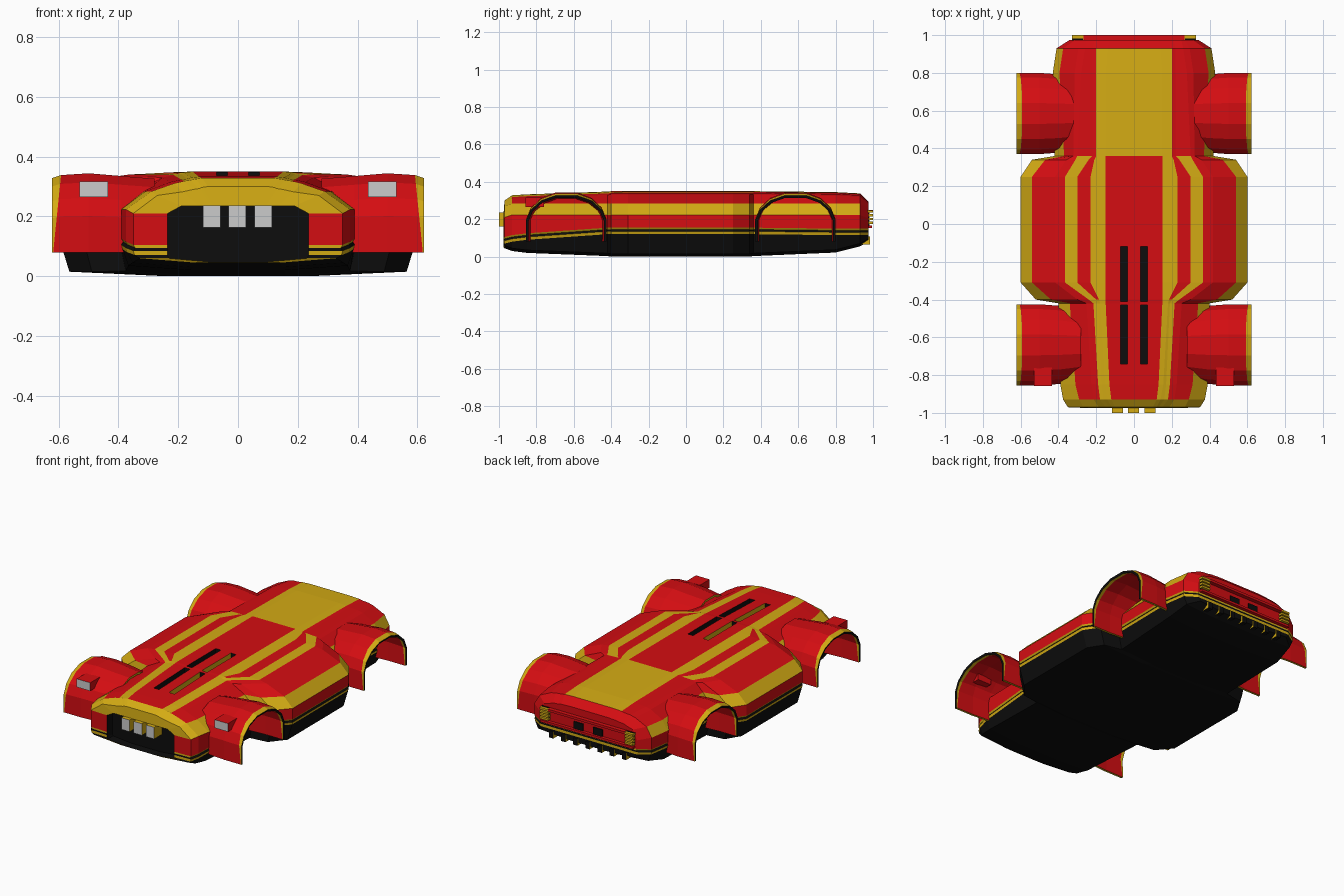
import bpy
import bmesh

if "Cube" in bpy.data.objects:
    bpy.data.objects.remove(bpy.data.objects["Cube"], do_unlink=True)


def material(name, rgb):
    m = bpy.data.materials.new(name)
    m.use_nodes = True
    m.diffuse_color = (*rgb, 1)
    m.node_tree.nodes["Principled BSDF"].inputs["Base Color"].default_value = (*rgb, 1)
    return m


RED, GOLD, BLACK, GREY = range(4)
MATERIALS = [material("red paint", (.66, .004, .006)),
             material("gold paint", (.66, .41, .007)),
             material("black trim", (.004, .004, .004)),
             material("lamp grey", (.6, .6, .6))]


def finish(name, bm):
    """Turn a bmesh into an object carrying the shared palette."""
    mesh = bpy.data.meshes.new(name)
    bm.to_mesh(mesh)
    bm.free()
    for m in MATERIALS:
        mesh.materials.append(m)
    ob = bpy.data.objects.new(name, mesh)
    bpy.context.collection.objects.link(ob)
    return ob


def box(name, xs, ys, zs, colour, rule=None):
    """Box between bounds; rule(normal) may give a face another colour."""
    bm = bmesh.new()
    bmesh.ops.create_cube(bm, size=1)
    for v in bm.verts:
        v.co = [(b[0] + b[1]) / 2 + c * abs(b[1] - b[0]) for b, c in zip((xs, ys, zs), v.co)]
    bm.normal_update()
    for f in bm.faces:
        special = rule(f.normal) if rule else None
        f.material_index = colour if special is None else special
    return finish(name, bm)


# Body stations: y, half width, four stripe edges, shoulder, top, belt, bottom
STATIONS = [
    (-.97, .35, .10, .12, .13, .15, .27, .30, .105, .045),
    (-.93, .375, .12, .14, .16, .18, .29, .328, .115, .03),
    (-.85, .39, .13, .155, .17, .19, .31, .333, .125, .02),
    (-.42, .40, .15, .18, .19, .215, .34, .348, .155, .003),
    (-.40, .52, .15, .185, .2, .24, .44, .35, .155, 0),
    (-.31, .60, .15, .23, .3, .365, .54, .35, .155, 0),
    (.25, .60, .15, .23, .3, .365, .54, .35, .155, 0),
    (.34, .54, .15, .21, .24, .31, .47, .35, .155, 0),
    (.36, .42, .15, .2, .22, .3, .37, .35, .155, .003),
    (.80, .43, .15, .2, .22, .28, .395, .345, .15, .022),
    (.93, .41, .14, .2, .22, .26, .375, .338, .15, .055),
    (.975, .34, .13, .19, .21, .25, .31, .295, .15, .08),
]


def section(y, w, s1, s2, s3, s4, sh, top, belt, low):
    """Half cross-section from roof centre round to floor centre."""
    zs = min(.283, top - .03)
    half = [(0, top), (s1, top), (s2, top - .003), (s3, top - .007), (s4, top - .01),
            (s4 + (sh - s4) * .3, top - .018), (sh, zs), (w, zs - .06), (w, belt),
            (w - .006, belt - .01), (w, belt - .02), (w - .004, belt - .035),
            (w * .94, low + .015), (w * .4, low), (0, low)]
    return y, half


STRIPES = [RED, GOLD, RED, GOLD, RED, RED, GOLD, RED, GOLD, BLACK, GOLD] + [BLACK] * 3


def band_colour(y, j):
    """Colour of strip j for the band centred on y."""
    if y < -.93 and j < 7:
        return GOLD
    if y < -.41 and 1 <= j <= 3:
        return GOLD
    if y > .94 and j < 7:
        return RED
    if y > .36 and j < 5:
        return GOLD if j < 2 else RED
    return STRIPES[j]


def make_body():
    sections = [section(*s) for s in STATIONS]
    nose = sections[0][1]
    mouth = [(min(x * .7, .235), max(min(z, .235), .048)) for x, z in nose]
    sections = [(-.92, mouth), (-.975, mouth)] + sections
    bm = bmesh.new()
    rings = []
    for y, half in sections:
        full = half + [(-x, z) for x, z in half[-2:0:-1]]
        rings.append([bm.verts.new((x, y, z)) for x, z in full])
    n = len(rings[0])
    for k in range(len(rings) - 1):
        y = (sections[k][0] + sections[k + 1][0]) / 2
        for j in range(n):
            i = (j + 1) % n
            f = bm.faces.new((rings[k][j], rings[k][i], rings[k + 1][i], rings[k + 1][j]))
            strip = j if j < n // 2 else n - 1 - j
            f.material_index = BLACK if k == 0 else band_colour(y, strip)
            if k == 1 and strip >= 12:
                f.material_index = GOLD
    # Mouth floor and tail panel
    for ring, front in ((rings[0], True), (rings[-1], False)):
        for j in range(n // 2):
            corners = [ring[j], ring[j + 1], ring[(n - j - 1) % n], ring[-j % n]]
            f = bm.faces.new(list(dict.fromkeys(corners)))
            f.material_index = BLACK if front else (RED if j < 8 else STRIPES[j])
    bmesh.ops.recalc_face_normals(bm, faces=bm.faces)
    return finish("body", bm)


body = make_body()

# Bonnet vents cut into the body, inner walls gold
for side in (-1, 1):
    for y0, y1 in ((-.74, -.43), (-.41, -.12)):
        cutter = box("vent_cutter", (side * .035, side * .072), (y0, y1), (.305, .4), BLACK,
                     lambda nrm: GOLD if nrm.x * side < -.5 else None)
        cutter.hide_render = True
        mod = body.modifiers.new("vent", "BOOLEAN")
        mod.operation = "DIFFERENCE"
        mod.solver = "EXACT"
        mod.object = cutter
        bpy.context.view_layer.objects.active = body
        bpy.ops.object.modifier_apply(modifier=mod.name)
        bpy.data.objects.remove(cutter, do_unlink=True)

# Wheel arches: a thin shell with a gold rim
HALF_ARCH = [(-.215, .08), (-.215, .2), (-.19, .26), (-.135, .312), (-.055, .342)]
ARCH = HALF_ARCH + [(-u, z) for u, z in reversed(HALF_ARCH)]


def fender(name, side, yc):
    bm = bmesh.new()
    rows = []
    for u, z in ARCH:
        h = (z - .08) / .26
        columns = [(.28, .86, -.016), (.39, .96, -.007), (.5, 1, .002),
                   (.618 - .026 * h, 1, -.004), (.622, 1, -.014)]
        rows.append([bm.verts.new((side * x, yc + u * k, z + dz * h)) for x, k, dz in columns])
    for a, b in zip(rows, rows[1:]):
        for j in range(len(a) - 1):
            f = bm.faces.new((a[j], a[j + 1], b[j + 1], b[j]))
            f.material_index = GOLD if j == len(a) - 2 else RED
    bm.normal_update()
    if sum(f.normal.z for f in bm.faces) < 0:
        bmesh.ops.reverse_faces(bm, faces=bm.faces)
    ob = finish(name, bm)
    shell = ob.modifiers.new("shell", "SOLIDIFY")
    shell.thickness = .014
    shell.offset = -1
    shell.material_offset_rim = GOLD


def lamp_face(nrm):
    return GREY if nrm.y < -.5 else None


for side, label in ((1, "left"), (-1, "right")):
    fender(f"front_{label}_fender", side, -.64)
    fender(f"rear_{label}_fender", side, .585)
    box(f"{label}_headlight", (side * .435, side * .53), (-.857, -.76), (.265, .317), RED, lamp_face)
    # Tail lamp: stacked gold bars over a black backing
    box(f"{label}_tail_lamp", (side * .27, side * .325), (.95, .982), (.175, .25), BLACK)
    for i in range(4):
        z = .175 + i * .02
        box(f"{label}_tail_bar_{i}", (side * .268, side * .327), (.95, 1), (z, z + .012), GOLD)
    box(f"{label}_rear_outlet", (side * .035, side * .1), (.96, .982), (.165, .21), BLACK)

# Grille lamps in the mouth
for i, x in enumerate((-.088, -.002, .084)):
    box(f"grille_lamp_{i}", (x - .029, x + .029), (-1, -.9), (.162, .236), GOLD, lamp_face)

# Rear bumper lips
box("upper_rear_lip", (-.268, .268), (.94, 1), (.235, .25), RED)
box("lower_rear_lip", (-.325, .325), (.94, .995), (.152, .166), RED)

# Diffuser fins with gold flanks
for i in range(7):
    x = (i - 3) * .085
    box(f"diffuser_fin_{i}", (x - .015, x + .015), (.88, .985), (.065, .108), BLACK,
        lambda nrm: GOLD if abs(nrm.x) > .5 else None)
